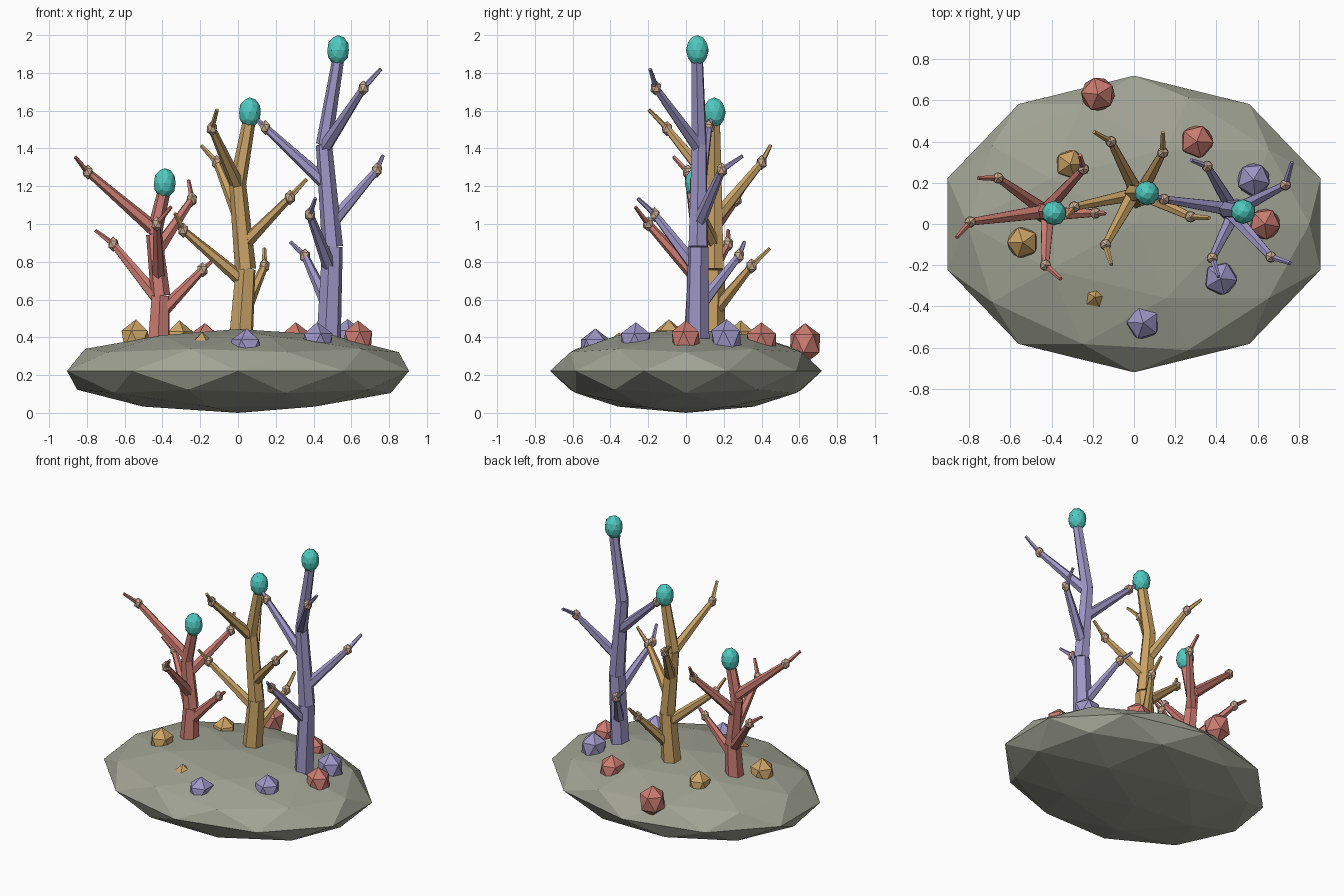
import bpy, math, random
from mathutils import Vector

random.seed(4)


def material(name, r, g, b):
    m = bpy.data.materials.new(name)
    lin = [((c / 255 + 0.055) / 1.055) ** 2.4 for c in (r, g, b)]
    m.diffuse_color = (*lin, 1)
    return m


STONE = material("grey_stone", 161, 163, 148)
RED = material("coral_red", 203, 124, 114)
GOLD = material("sandy_gold", 203, 164, 103)
LILAC = material("soft_lilac", 158, 150, 198)
TEAL = material("bright_teal", 80, 202, 192)
BONE = material("pale_bone", 203, 172, 146)


def ball(name, loc, scale, mat, sub=1, turn=0):
    bpy.ops.mesh.primitive_ico_sphere_add(subdivisions=sub, radius=1, location=loc,
                                          rotation=(0, 0, turn))
    o = bpy.context.object
    o.name, o.scale = name, scale
    o.data.materials.append(mat)
    return o


def limb(name, a, b, r1, r2, mat, sides=6):
    """Tapered faceted rod from a to b."""
    a, b = Vector(a), Vector(b)
    d = b - a
    bpy.ops.mesh.primitive_cone_add(vertices=sides, radius1=r1, radius2=r2,
                                    depth=d.length, location=(a + b) / 2)
    o = bpy.context.object
    o.name = name
    o.rotation_euler = d.to_track_quat('Z', 'Y').to_euler()
    o.data.materials.append(mat)


def coral(name, mat, trunk, radii, tip, branches):
    # trunk in three leaning segments
    for i in range(3):
        limb(f"{name}_trunk", trunk[i], trunk[i + 1], radii[i], radii[i + 1], mat)
    # round bud on top
    ball(f"{name}_bud", tip, (0.06, 0.06, 0.08), TEAL, 2)
    # branch, knot and thin twig
    for start, knot, end in branches:
        limb(f"{name}_branch", start, knot, 0.038, 0.02, mat)
        ball(f"{name}_knot", knot, (0.031, 0.031, 0.04), BONE, 1, random.uniform(0, 6))
        limb(f"{name}_twig", knot, end, 0.016, 0.01, mat, 5)


# rock base
ball("rock_base", (0, 0, 0.222), (0.952, 0.72, 0.222), STONE, 2)

# tall coral on the right
coral("tall_coral", LILAC,
      [(0.48, 0.06, 0.38), (0.50, 0.065, 0.88), (0.455, 0.07, 1.42), (0.53, 0.06, 1.87)],
      (0.066, 0.056, 0.043, 0.032), (0.53, 0.06, 1.92),
      [((0.455, 0.07, 1.40), (0.665, -0.16, 1.72), (0.757, -0.19, 1.82)),
       ((0.48, 0.07, 1.20), (0.145, 0.12, 1.51), (0.06, 0.145, 1.59)),
       ((0.49, 0.065, 1.00), (0.735, 0.19, 1.285), (0.767, 0.30, 1.36)),
       ((0.49, 0.06, 0.76), (0.38, -0.165, 1.05), (0.41, -0.255, 1.135)),
       ((0.485, 0.06, 0.55), (0.355, 0.28, 0.83), (0.277, 0.31, 0.905))])

# middle coral
coral("middle_coral", GOLD,
      [(0.015, 0.14, 0.38), (0.04, 0.15, 0.76), (-0.002, 0.15, 1.21), (0.06, 0.15, 1.55)],
      (0.068, 0.056, 0.045, 0.034), (0.063, 0.15, 1.59),
      [((0.0, 0.15, 1.20), (-0.138, -0.10, 1.505), (-0.11, -0.197, 1.605)),
       ((0.015, 0.15, 1.02), (-0.112, 0.40, 1.325), (-0.194, 0.447, 1.415)),
       ((0.03, 0.15, 0.89), (0.275, 0.035, 1.14), (0.365, 0.03, 1.237)),
       ((0.035, 0.15, 0.69), (-0.29, 0.083, 0.967), (-0.333, 0.03, 1.057)),
       ((0.03, 0.145, 0.53), (0.14, 0.347, 0.777), (0.14, 0.445, 0.87))])

# short coral on the left
coral("short_coral", RED,
      [(-0.42, 0.05, 0.36), (-0.41, 0.055, 0.62), (-0.445, 0.06, 0.945), (-0.39, 0.053, 1.18)],
      (0.064, 0.052, 0.042, 0.034), (-0.388, 0.053, 1.216),
      [((-0.44, 0.06, 0.97), (-0.795, 0.01, 1.275), (-0.86, -0.065, 1.355)),
       ((-0.42, 0.055, 0.60), (-0.66, 0.223, 0.893), (-0.757, 0.223, 0.966)),
       ((-0.435, 0.06, 0.85), (-0.245, 0.267, 1.13), (-0.262, 0.335, 1.23)),
       ((-0.41, 0.05, 0.53), (-0.188, 0.053, 0.757), (-0.14, 0.05, 0.80)),
       ((-0.42, 0.055, 0.72), (-0.43, -0.20, 1.00), (-0.355, -0.267, 1.09))])

# crystals: x, y, top height, radius, colour
for x, y, top, r, mat in [
        (-0.175, 0.63, 0.475, 0.092, RED), (0.305, 0.40, 0.48, 0.09, RED),
        (0.635, 0.0, 0.49, 0.085, RED), (0.58, 0.215, 0.497, 0.09, LILAC),
        (0.42, -0.265, 0.48, 0.09, LILAC), (0.045, -0.48, 0.447, 0.09, LILAC),
        (-0.31, 0.29, 0.49, 0.08, GOLD), (-0.54, -0.09, 0.495, 0.085, GOLD),
        (-0.19, -0.355, 0.427, 0.08, GOLD)]:
    ball("crystal", (x, y, top - 0.108), (r, r, 0.108), mat, 1, random.uniform(0, 6))
